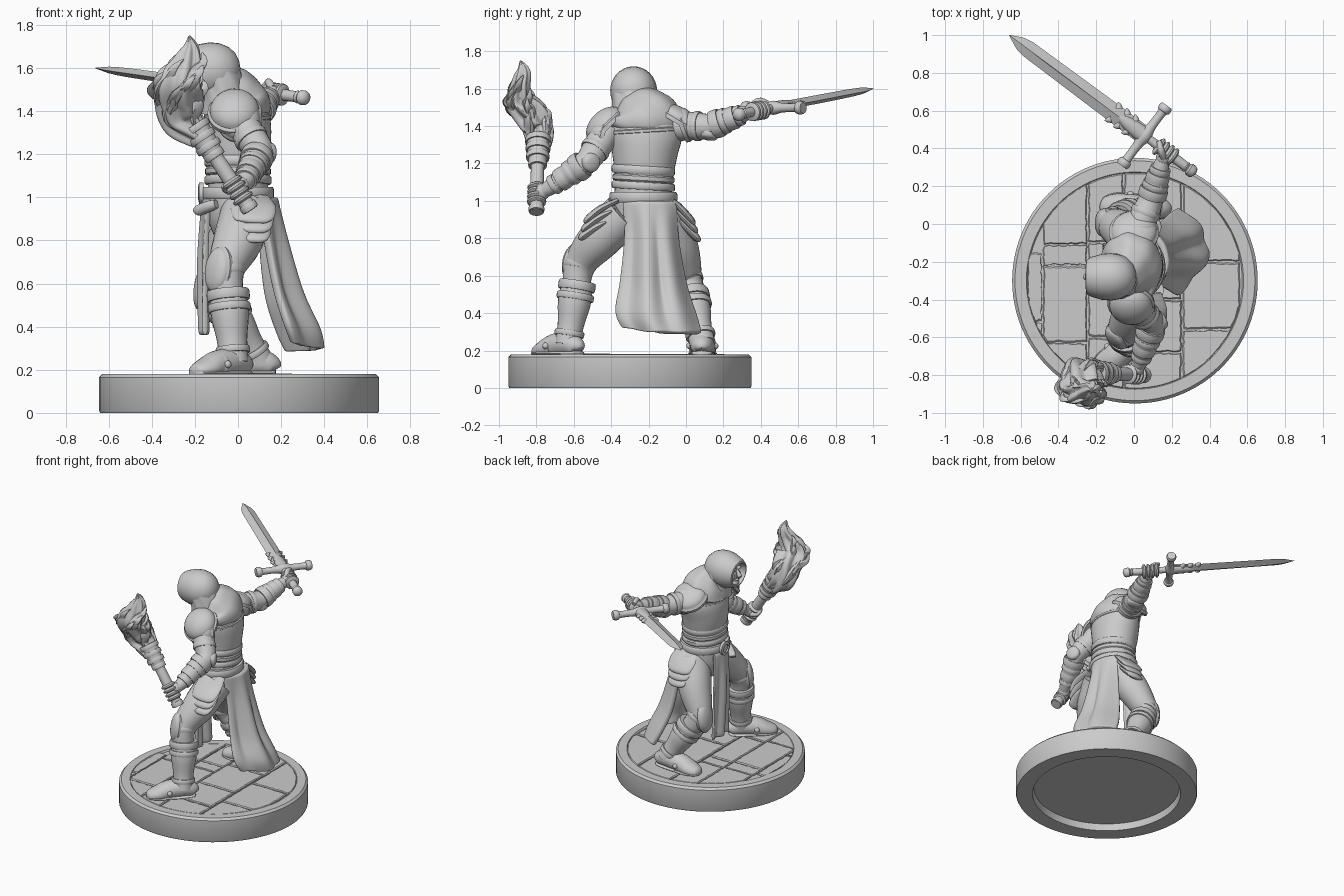
import bpy, bmesh, math, random
from mathutils import Vector as V

if "Cube" in bpy.data.objects:
    bpy.data.objects.remove(bpy.data.objects["Cube"])
random.seed(4)
TAU = 2 * math.pi


def make(name, verts, faces, angle=40):
    me = bpy.data.meshes.new(name)
    me.from_pydata([tuple(v) for v in verts], [], faces)
    bm = bmesh.new()
    bm.from_mesh(me)
    bmesh.ops.remove_doubles(bm, verts=bm.verts, dist=0.0005)
    bmesh.ops.recalc_face_normals(bm, faces=bm.faces)
    bm.to_mesh(me)
    bm.free()
    me.shade_smooth()
    me.set_sharp_from_angle(angle=math.radians(angle))
    ob = bpy.data.objects.new(name, me)
    bpy.context.collection.objects.link(ob)
    return ob


def spline(rows, steps):
    # Catmull-Rom through rows of numbers
    if steps == 1:
        return [list(r) for r in rows]
    P = [rows[0]] + list(rows) + [rows[-1]]
    out = []
    for i in range(1, len(P) - 2):
        for s in range(steps):
            t = s / steps
            out.append([b + .5 * t * (c - a + t * (2*a - 5*b + 4*c - d + t * (3*(b - c) + d - a)))
                        for a, b, c, d in zip(P[i-1], P[i], P[i+1], P[i+2])])
    return out + [list(rows[-1])]


def skin(n, rings):
    f = [(i*n + j, i*n + (j+1) % n, (i+1)*n + (j+1) % n, (i+1)*n + j)
         for i in range(rings - 1) for j in range(n)]
    return f + [tuple(range(n)), tuple(range((rings-1)*n, rings*n))]


def tube(name, pts, n=20, side=(0, 0, 1), steps=6, ridge=(0, 0, 0), floor=None):
    # swept ellipse; each point is x, y, z, radius along side, other radius
    rows = spline([p if len(p) == 5 else (*p, p[3]) for p in pts], steps)
    C = [V(r[:3]) for r in rows]
    verts = []
    for i, r in enumerate(rows):
        t = (C[min(i+1, len(C)-1)] - C[max(i-1, 0)]).normalized()
        u = V(side)
        u = (u - t * u.dot(t)).normalized()
        v = t.cross(u)
        for j in range(n):
            a = TAU * j / n
            k = 1 + ridge[1] * math.sin(ridge[0] * a + ridge[2] * i / len(rows))
            p = C[i] + (u * max(r[3], .002) * math.cos(a) + v * max(r[4], .002) * math.sin(a)) * k
            if floor:
                p.z = max(p.z, floor)
            verts.append(p)
    return make(name, verts, skin(n, len(rows)))


def lathe(name, prof, loc, axis, side=(1, 0, 0), sx=1, sy=1, n=32):
    # spun profile of (radius, height) around any axis
    a = V(axis).normalized()
    u = V(side)
    u = (u - a * u.dot(a)).normalized()
    v = a.cross(u)
    verts = [V(loc) + a * h + u * (r * sx * math.cos(TAU*j/n)) + v * (r * sy * math.sin(TAU*j/n))
             for r, h in prof for j in range(n)]
    return make(name, verts, skin(n, len(prof)))


def band(name, loc, axis, r, h, side=(1, 0, 0), sx=1, sy=1):
    prof = [(r*.7, -h), (r*.96, -h), (r, -h*.6), (r, h*.6), (r*.96, h), (r*.7, h)]
    return lathe(name, prof, loc, axis, side, sx, sy)


def dome(name, loc, axis, r, h, side=(1, 0, 0), sx=1, sy=1):
    # armour dome with a raised rim
    prof = [(0, 0), (r*.9, 0), (r*1.04, -.006), (r*1.06, .016), (r*.96, .026)]
    prof += [(r*.96*math.cos(a), .024 + (h-.024)*math.sin(a)) for a in [math.pi/16*k for k in range(1, 9)]]
    return lathe(name, prof, loc, axis, side, sx, sy)


def ball(name, loc, rx, ry, rz):
    prof = [(math.sin(math.pi*k/12), -rz*math.cos(math.pi*k/12)) for k in range(13)]
    return lathe(name, prof, loc, (0, 0, 1), sx=rx, sy=ry, n=24)


def cloth(name, sgn, rows, folds, thick):
    # hanging sheet; rows are z, x, y0, y1, bulge, fold depth
    R, n = spline(rows, 6), 37
    verts = []
    for z, x, y0, y1, b, f in R:
        for j in range(n):
            u = j / (n - 1)
            verts.append((x + sgn * (b*(1 - (2*u-1)**2) + f*math.cos(TAU*folds*u)), y0 + (y1-y0)*u,
                          z + .05 * (1-u)**3 * (1-z) * (sgn > 0)))
    faces = [(i*n+j, i*n+j+1, (i+1)*n+j+1, (i+1)*n+j) for i in range(len(R)-1) for j in range(n-1)]
    ob = make(name, verts, faces, 80)
    m = ob.modifiers.new("thickness", 'SOLIDIFY')
    m.thickness, m.offset = thick, 0
    ob.modifiers.new("soften", 'SUBSURF').levels = 1


# round base with hollow underside
BX, BY = .005, -.3
lathe("base", [(0, .05), (.52, .05), (.53, 0), (.645, 0), (.65, .01), (.65, .165), (.635, .18),
               (.575, .18), (.568, .168), (0, .168)], (BX, BY, 0), (0, 0, 1), n=96)

# flagstones clipped to the rim
columns = [(-.57, -.49, (-.5, -.22, .15)), (-.49, -.25, (-.6, -.33, .08, .19, .6)), (-.25, -.06, (-.6, -.3, .1, .2, .6)),
           (-.06, .25, (-.6, -.38, -.1, .25, .6)), (.25, .56, (-.55, -.26, .1, .55))]
for x0, x1, ys in columns:
    for y0, y1 in zip(ys, ys[1:]):
        a, b, c, d, k = x0+.005, x1-.005, y0+.005, y1-.005, 14
        edge = [(a+(b-a)*i/k, c) for i in range(k)] + [(b, c+(d-c)*i/k) for i in range(k)]
        edge += [(b-(b-a)*i/k, d) for i in range(k)] + [(a, d-(d-c)*i/k) for i in range(k)]
        lim = [math.sqrt(max(.572**2 - x*x, 0)) for x, y in edge]
        edge = [(x + random.uniform(-.004, .004), max(-l, min(l, y + random.uniform(-.004, .004))))
                for (x, y), l in zip(edge, lim)]
        mx, my = sum(e[0] for e in edge)/len(edge), sum(e[1] for e in edge)/len(edge)
        top = .181 + random.uniform(-.004, .003)
        verts = [(BX+mx+(x-mx)*s, BY+my+(y-my)*s, z)
                 for s, z in ((1, .15), (1, top-.006), (.96, top)) for x, y in edge]
        make("flagstone", verts, skin(len(edge), 3), 25)


# legs with boots, cuffs and knee guards
def leg(tag, hip, mid, knee, ankle, toe):
    H, K, A, T = V(hip), V(knee), V(ankle), V(toe)
    tube(tag + "_thigh", [(*H, .12), (*mid, .115), (*K, .085), (*K.lerp(A, .4), .07)], n=24)
    tube(tag + "_boot_shaft", [(*K.lerp(A, t), r) for t, r in ((.25, .084), (.5, .088), (.8, .07), (1.05, .07))],
         n=24, side=(1, 0, 0))
    shin = A - K
    for t, r, h in ((.28, .1, .024), (.42, .1, .018), (.9, .08, .015)):
        band(tag + "_boot_cuff", K.lerp(A, t), shin, r, h)
    f = V((T.x - A.x, T.y - A.y, 0))
    L = f.length
    f.normalize()
    s = f.cross(V((0, 0, 1)))
    spots = [(-.085, .2, .02, .02), (-.07, .215, .05, .05), (0, .235, .066, .065), (L*.5, .225, .07, .065),
             (L*.85, .205, .072, .052), (L+.03, .19, .05, .035), (L+.05, .185, .01, .01)]
    tube(tag + "_foot", [(A.x+f.x*d, A.y+f.y*d, z, w, h) for d, z, w, h in spots], side=s, floor=.165)
    tube(tag + "_sole", [(A.x+f.x*d, A.y+f.y*d, .185, w*1.06, .014) for d, z, w, h in spots], side=s)
    M = A + f * L * .5
    band(tag + "_foot_strap", (M.x, M.y, .22), f, .073, .016, side=s, sy=.95)
    for e in (-1, 1):
        ball(tag + "_strap_stud", (M.x + s.x*.068*e, M.y + s.y*.068*e, .225), .018, .018, .018)
    dome(tag + "_knee_guard", K + f*.035, f + V((0, 0, .15)), .088, .06, side=s, sx=.85, sy=1.25)
    band(tag + "_knee_strap", K, shin, .088, .018)


leg("front", (.04, -.33, .93), (0, -.46, .8), (-.055, -.565, .66), (-.02, -.63, .25), (-.17, -.77, .2))
leg("rear", (.03, -.13, .93), (-.04, -.05, .76), (-.11, .005, .58), (.09, .085, .25), (-.13, .09, .2))

# body, waist plates and belt
X = (1, 0, 0)
tube("pelvis", [(0, -.22, .8, .1, .12), (0, -.22, .9, .14, .165), (0, -.225, 1.04, .145, .165)], n=32, side=X)
tube("cuirass", [(0, -.23, 1.0, .14, .155), (0, -.225, 1.12, .142, .155), (-.005, -.22, 1.25, .158, .175),
                 (-.005, -.215, 1.36, .155, .195), (-.01, -.215, 1.44, .125, .17), (-.02, -.23, 1.5, .07, .1)],
     n=40, side=X)
for z, r, h in ((1.08, .17, .02), (1.12, .166, .018), (1.165, .17, .022)):
    band("waist_plate", (0, -.228, z), (0, .06, 1), r, h, sx=.92)
band("cuirass_trim", (-.003, -.218, 1.375), (0, -.06, 1), .197, .012, sx=.79)
band("belt", (0, -.228, 1.02), (0, 0, 1), .182, .028, sx=.92)
lathe("belt_buckle", [(0, 0), (.05, 0), (.05, .02), (.03, .025), (.03, .015), (0, .015)], (-.16, -.22, 1.02),
      (-1, 0, 0), side=(0, 0, 1), n=20)
tube("belt_strap_end", [(-.1, -.36, .97, .02), (-.13, -.34, .96, .026), (-.18, -.3, .94, .026), (-.19, -.29, .93, .02)])

# layered hip plates
for k in range(3):
    o, w = .014 * k, .105 - .012 * k
    tube("front_hip_plate", [(.06, -.37-o, 1.0-.05*k, w*.8, .014), (.07, -.46-o, .955-.05*k, w, .02),
                             (.075, -.525-o, .9-.045*k, w*.85, .02), (.075, -.535-o, .88-.045*k, w*.4, .01)], side=X)
    tube("rear_hip_plate", [(.04, -.07+o, 1.0-.05*k, w*.8, .014), (.04, -.02+o, .95-.05*k, w, .02),
                            (.04, .03+o, .89-.045*k, w*.85, .02), (.04, .035+o, .87-.045*k, w*.4, .01)], side=X)

# cloth skirts
cloth("back_skirt", 1, [(1.0, .105, -.33, -.06, .06, 0), (.8, .115, -.32, -.05, .09, .012),
                        (.55, .15, -.345, -.005, .12, .022), (.38, .2, -.37, .05, .15, .02),
                        (.29, .235, -.33, .075, .14, .012)], 2.5, .04)
cloth("front_tabard", -1, [(1.0, -.135, -.3, -.14, .02, 0), (.7, -.14, -.29, -.12, .03, .008),
                           (.36, -.14, -.28, -.1, .02, .012)], 2, .025)

# hood, cowl and face
lathe("hood", [(0, -.122), (.035, -.118), (.07, -.104), (.1, -.075), (.12, -.035), (.128, .01), (.124, .06), (.108, .115),
               (.095, .138), (.082, .142), (.075, .12), (.075, .04), (0, .02)],
      (-.11, -.28, 1.59), (-1, 0, -.08), side=(0, 0, 1), sx=1.02, sy=.98)
tube("neck_cloth", [(-.06, -.26, 1.4, .11, .14), (-.07, -.27, 1.5, .105, .125), (-.1, -.28, 1.6, .1, .115)],
     n=48, side=X, ridge=(9, .02, 6))
tube("cowl", [(-.015, -.225, 1.385, .15, .17, ), (-.015, -.225, 1.415, .165, .2), (-.025, -.23, 1.455, .155, .19),
              (-.045, -.25, 1.5, .125, .15), (-.07, -.27, 1.535, .09, .11)], n=48, side=X, ridge=(7, .018, 5))
ball("face", (-.165, -.28, 1.575), .07, .066, .095)
tube("nose", [(-.23, -.28, 1.61, .008), (-.245, -.28, 1.585, .013), (-.252, -.28, 1.565, .018), (-.235, -.28, 1.555, .008)])
for s in (-1, 1):
    ball("brow", (-.222, -.28 + s*.028, 1.612), .018, .026, .012)
    ball("cheek", (-.212, -.28 + s*.035, 1.565), .02, .02, .024)
ball("chin", (-.21, -.28, 1.505), .03, .038, .03)
ball("mouth", (-.23, -.28, 1.533), .012, .025, .008)

# shoulder armour
dome("torch_shoulder_plate", (-.015, -.415, 1.385), (-.05, -.7, .7), .125, .105, side=X, sx=.95)
dome("torch_shoulder_lower_plate", (.005, -.44, 1.355), (0, -.9, .25), .1, .08, side=X)
dome("sword_shoulder_plate", (0, -.05, 1.42), (0, .5, .85), .125, .085, side=X)
dome("sword_shoulder_lower_plate", (.03, -.02, 1.405), (.1, .9, .3), .092, .07, side=X)


# arms with banded vambraces and fists
def arm(tag, shoulder, elbow, wrist, grip, axis):
    S, E, W, G, a = V(shoulder), V(elbow), V(wrist), V(grip), V(axis).normalized()
    tube(tag + "_arm", [(*S, .08), (*S.lerp(E, .5), .075), (*E, .066), (*E.lerp(W, .4), .066), (*W, .042),
                        (*W.lerp(G, .7), .035)], n=24, side=(.3, .2, 1))
    band(tag + "_arm_strap", S.lerp(E, .6), E - S, .08, .016)
    for k in range(4):
        band(tag + "_vambrace", E.lerp(W, .2 + .22*k), W - E, .077 - .007*k, (.026, .016)[k % 2])
    out = (E - S.lerp(W, .5)).normalized()
    dome(tag + "_elbow_guard", E + out*.035, out, .05, .042)
    prof = [(0, -.06)]
    for k in range(4):
        prof += [(.036, -.06+.03*k), (.05, -.052+.03*k), (.052, -.042+.03*k), (.038, -.031+.03*k)]
    lathe(tag + "_fist", prof + [(0, .06)], G, a, n=20)
    ball(tag + "_palm", G.lerp(W, .45), .042, .042, .045)
    s = a.cross(W - G).normalized()
    tube(tag + "_thumb", [(*(G + s*.03 + (W-G).normalized()*.03), .018), (*(G + s*.05 + a*.03), .018),
                          (*(G + s*.03 + a*.055 - (W-G).normalized()*.03), .013)], side=a)


# sword
pom, tip = V((.32, .27, 1.46)), V((-.66, 1.0, 1.6))
D = tip - pom
P = lambda t: tuple(pom + D*t)
flat = (.6, .8, 0)
arm("sword", (.02, -.04, 1.4), (.09, .13, 1.4), (.145, .31, 1.465), P(.155), D)
tube("sword_grip", [(*P(.02), .024), (*P(.13), .027), (*P(.25), .022)], side=flat)
lathe("sword_pommel", [(0, -.01), (.026, 0), (.034, .012), (.034, .035), (.024, .045), (.03, .055), (.02, .065)], P(0), D)
g = V(flat)
guard = [(-.2, .03), (-.185, .036), (-.165, .034), (-.15, .024), (-.06, .025), (0, .038), (.06, .025), (.15, .024),
         (.165, .034), (.185, .036), (.2, .03)]
tube("sword_guard", [(*(V(P(.27)) + g*s), r) for s, r in guard], steps=3)
tube("sword_blade", [(*P(.27), .05, .024), (*P(.42), .05, .024), (*P(.9), .045, .019), (*P(.94), .036, .015),
                     (*P(1), .002, .002)], n=4, side=flat, steps=1)
tube("blade_collar", [(*P(.27), .045, .034), (*P(.36), .036, .03), (*P(.43), .008, .02)], side=flat)
tube("blade_rib", [(*P(.4), .012, .024), (*P(.85), .01, .021), (*P(.92), .003, .01)], n=8, side=flat)
for t in (.34, .385, .43):
    for s in (-1, 1):
        c = V(P(t)) + g*s*.035
        tube("blade_barb", [(*c, .022, .018), (*(c + g*s*.016 + D*.01), .013, .011), (*(c + g*s*.026 + D*.018), .002)],
             n=10, side=D)

# torch
b, e = V((.06, -.8, .94)), V((-.2, -.79, 1.33))
tdir = e - b
arm("torch", (0, -.42, 1.37), (.1, -.53, 1.21), (.03, -.73, 1.07), b.lerp(e, .24), tdir)
tube("torch_handle", [(*b, .034), (*b.lerp(e, .06), .036), (*b.lerp(e, .5), .036), (*b.lerp(e, .62), .036),
                      (*b.lerp(e, .72), .05), (*e, .062)])
for t, r in ((.04, .042), (.66, .05), (.76, .062), (.87, .066), (.98, .07)):
    band("torch_binding", b.lerp(e, t), tdir, r, .016)
fire = [(-.18, -.79, 1.28, .055), (-.26, -.785, 1.36, .085, .075), (-.275, -.82, 1.45, .1, .085),
        (-.275, -.885, 1.53, .1, .07), (-.24, -.885, 1.61, .07, .048), (-.22, -.87, 1.69, .038, .035),
        (-.225, -.885, 1.75, .004)]
tube("flame_core", fire, n=64, side=X, steps=8, ridge=(6, .16, 7))
path = spline([f if len(f) == 5 else (*f, f[3]) for f in fire], 8)
for k in range(13):
    a0, start = TAU * k / 13, 2 + (k * 5) % 17
    lick = []
    for i in range(6):
        x, y, z, r, r2 = path[start + 4*i]
        a, q = a0 + .3*i, .85 if i < 4 else 1.25
        lick.append((x + q*r*math.cos(a), y + q*r2*math.sin(a), z, (.012, .028, .032, .026, .016, .003)[i]))
    tube("flame_lick", lick, n=12, side=X, steps=5, ridge=(3, .2, 4))
